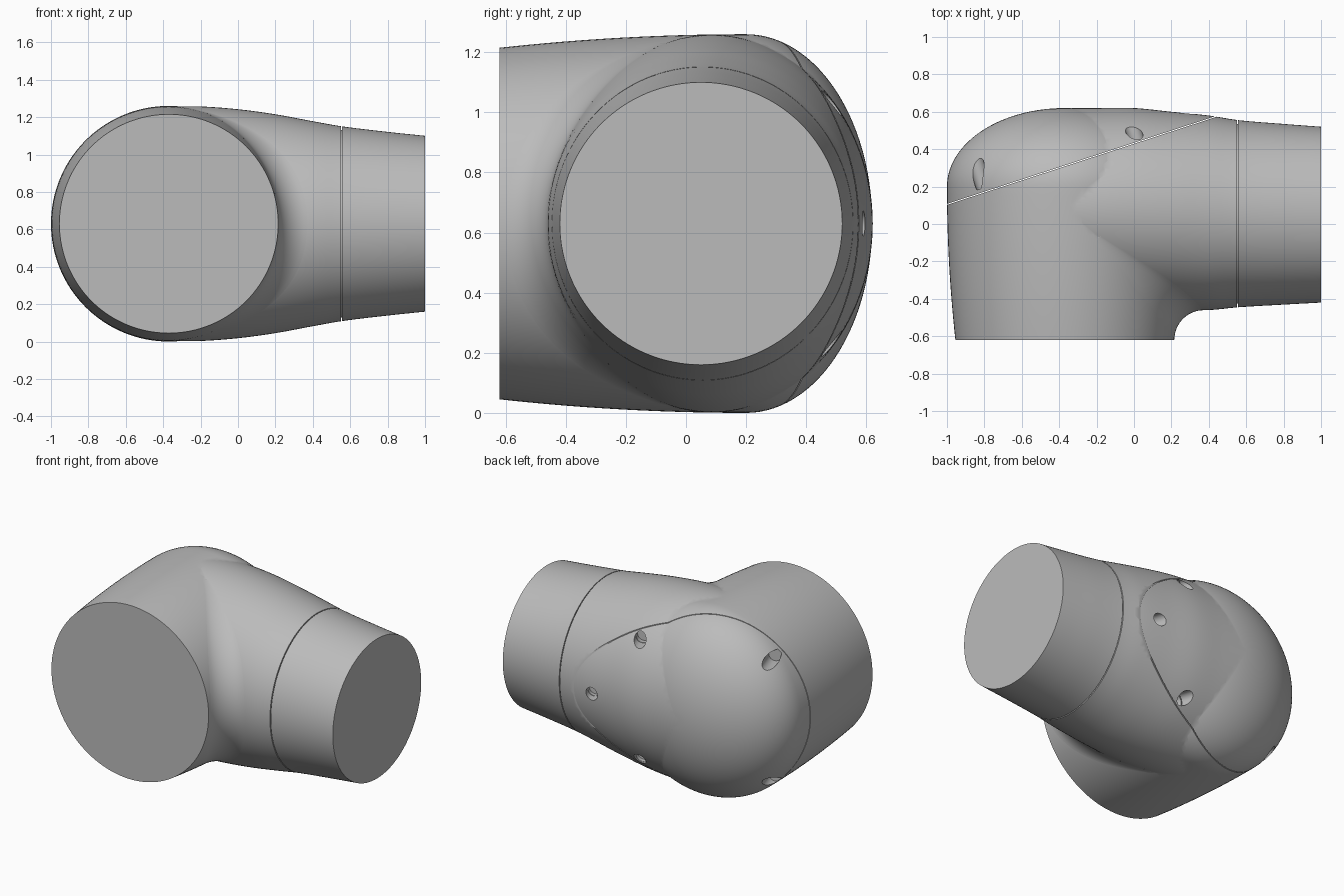
import bpy, bmesh
from math import sin, cos, pi, sqrt, atan2, radians
from mathutils import Vector, Matrix

cube = bpy.data.objects.get("Cube")
if cube:
    bpy.data.objects.remove(cube)

ZC, XA, R, SEG = 0.63, -0.37, 0.63, 128    # axis height, housing axis, housing radius

grey = bpy.data.materials.new("plain grey")
grey.use_nodes = True
COLOUR = (0.5, 0.5, 0.5, 1)
grey.diffuse_color = COLOUR
grey.node_tree.nodes["Principled BSDF"].inputs["Base Color"].default_value = COLOUR


def make_object(name, bm):
    bmesh.ops.recalc_face_normals(bm, faces=bm.faces)
    mesh = bpy.data.meshes.new(name)
    bm.to_mesh(mesh)
    bm.free()
    mesh.materials.append(grey)
    ob = bpy.data.objects.new(name, mesh)
    bpy.context.collection.objects.link(ob)
    return ob


def loft(name, rings):
    """Skin closed rings of equal length and cap both ends."""
    bm = bmesh.new()
    rows = [[bm.verts.new(p) for p in ring] for ring in rings]
    n = len(rows[0])
    for a, b in zip(rows, rows[1:]):
        for i in range(n):
            j = (i + 1) % n
            bm.faces.new((a[i], a[j], b[j], b[i]))
    bm.faces.new(rows[0])
    bm.faces.new(rows[-1])
    return make_object(name, bm)


def smooth(ob):
    bpy.ops.object.select_all(action='DESELECT')
    ob.select_set(True)
    bpy.context.view_layer.objects.active = ob
    bpy.ops.object.shade_smooth_by_angle(angle=radians(35))


def boolean(target, cutter, operation):
    mod = target.modifiers.new(cutter.name, 'BOOLEAN')
    mod.operation, mod.object, mod.solver = operation, cutter, 'EXACT'
    bpy.context.view_layer.objects.active = target
    bpy.ops.object.modifier_apply(modifier=mod.name)
    bpy.data.objects.remove(cutter)


# Housing: a slightly flared barrel along y with an elliptical dome at the back
def housing_radius(y):
    t = min((y + 0.62) / 0.82, 1)
    return 0.585 + (R - 0.585) * (1 - (1 - t) ** 2)


def housing_ring(y, r):
    return [(XA + r * cos(2 * pi * i / SEG), y, ZC + r * sin(2 * pi * i / SEG))
            for i in range(SEG)]


barrel = [(-0.62 + 0.82 * i / 16, housing_radius(-0.62 + 0.82 * i / 16)) for i in range(17)]
dome = [(0.2 + 0.42 * sin(t), R * cos(t)) for t in (pi / 2 * i / 28 for i in range(1, 28))]
body = loft("elbow_body", [housing_ring(y, r) for y, r in barrel + dome])

# Arm: elliptical sections along x, given as x, centre y, half width, half height
STATIONS = [(-0.37, 0.085, 0.535, 0.627), (-0.2, 0.085, 0.535, 0.627),
            (0, 0.08, 0.54, 0.612), (0.2, 0.07, 0.53, 0.585),
            (0.4, 0.06, 0.52, 0.548), (0.56, 0.055, 0.5, 0.52),
            (0.8, 0.052, 0.483, 0.491), (1, 0.05, 0.47, 0.47)]


def arm_section(x):
    """Smooth Hermite interpolation between the stations."""
    k = max(i for i in range(len(STATIONS) - 1) if STATIONS[i][0] <= x or i == 0)
    s = STATIONS

    def slope(i, c):
        a, b = s[max(i - 1, 0)], s[min(i + 1, len(s) - 1)]
        return (b[c] - a[c]) / (b[0] - a[0])
    h = s[k + 1][0] - s[k][0]
    t = (x - s[k][0]) / h
    return [s[k][c] * (2 * t**3 - 3 * t**2 + 1) + s[k + 1][c] * (3 * t**2 - 2 * t**3)
            + h * slope(k, c) * (t**3 - 2 * t**2 + t) + h * slope(k + 1, c) * (t**3 - t**2)
            for c in (1, 2, 3)]


def arm_ring(x, inset=0):
    cy, ry, rz = arm_section(x)
    return [(x, cy + (ry - inset) * cos(2 * pi * i / SEG),
             ZC + (rz - inset) * sin(2 * pi * i / SEG)) for i in range(SEG)]


GROOVE = 0.553
xs = [XA + (1 - XA) * i / 44 for i in range(45)]
rings = [arm_ring(x) for x in xs if x < GROOVE - 0.006]
rings += [arm_ring(GROOVE + dx, d) for dx, d in
          ((-0.003, 0), (-0.003, 0.02), (0.003, 0.02), (0.003, 0))]
rings += [arm_ring(x) for x in xs if x > GROOVE + 0.006]
boolean(body, loft("arm", rings), 'UNION')

# Cover seam: thin slit along a slanted upright plane
seam_a, seam_b = Vector((-1, 0.105, ZC)), Vector((0.43, 0.572, ZC))
along = seam_b - seam_a
angle = atan2(along.y, along.x)
bm = bmesh.new()
bmesh.ops.create_cube(bm, size=1, matrix=Matrix.Translation((seam_a + seam_b) / 2)
                      @ Matrix.Rotation(angle, 4, 'Z') @ Matrix.Diagonal((3, 0.005, 3, 1)))
boolean(body, make_object("seam_cutter", bm), 'DIFFERENCE')

# Screw holes: round pockets square to the cover seam
normal = Vector((-sin(angle), cos(angle), 0))
holes = [(0, 0.49, 0.4), (0, 0.49, -0.4), (0.29, 0.588, 0),
         (-0.83, 0.28, 0.405), (-0.83, 0.28, -0.405)]
for x, y, h in holes:
    bm = bmesh.new()
    turn = normal.to_track_quat('Z', 'Y').to_matrix().to_4x4()
    centre = Vector((x, y, ZC + h)) + normal * 0.11
    bmesh.ops.create_cone(bm, cap_ends=True, segments=32, radius1=0.042, radius2=0.042,
                          depth=0.4, matrix=Matrix.Translation(centre) @ turn)
    boolean(body, make_object("hole_cutter", bm), 'DIFFERENCE')
smooth(body)


# Fillet: rounded web in the inner corner between housing and arm
def housing_x(y, h):
    return XA + sqrt(max(housing_radius(y) ** 2 - h * h, 0))


def arm_y(x, h):
    cy, ry, rz = arm_section(x)
    return cy - ry * sqrt(max(1 - (h / rz) ** 2, 0))


slices = []
for i in range(81):
    h = 0.6 * sin(pi * (i / 80 - 0.5))
    x, y = 0.2, -0.4
    for step in range(30):
        x = (x + housing_x(y, h)) / 2
        y = (y + arm_y(x, h)) / 2
    r = 0.14 * (1 - (h / 0.62) ** 4)
    corner = Vector((x, y, ZC + h))
    p1 = Vector((housing_x(y - r, h), y - r, ZC + h))
    p2 = Vector((x + r, arm_y(x + r, h), ZC + h))
    arc = [corner + (p1 - corner) * (1 - sin(t)) + (p2 - corner) * (1 - cos(t))
           for t in (pi / 2 * k / 12 for k in range(13))]
    slices.append([corner + Vector((-0.03, 0.03, 0))] + arc)
smooth(loft("inner_fillet", slices))
